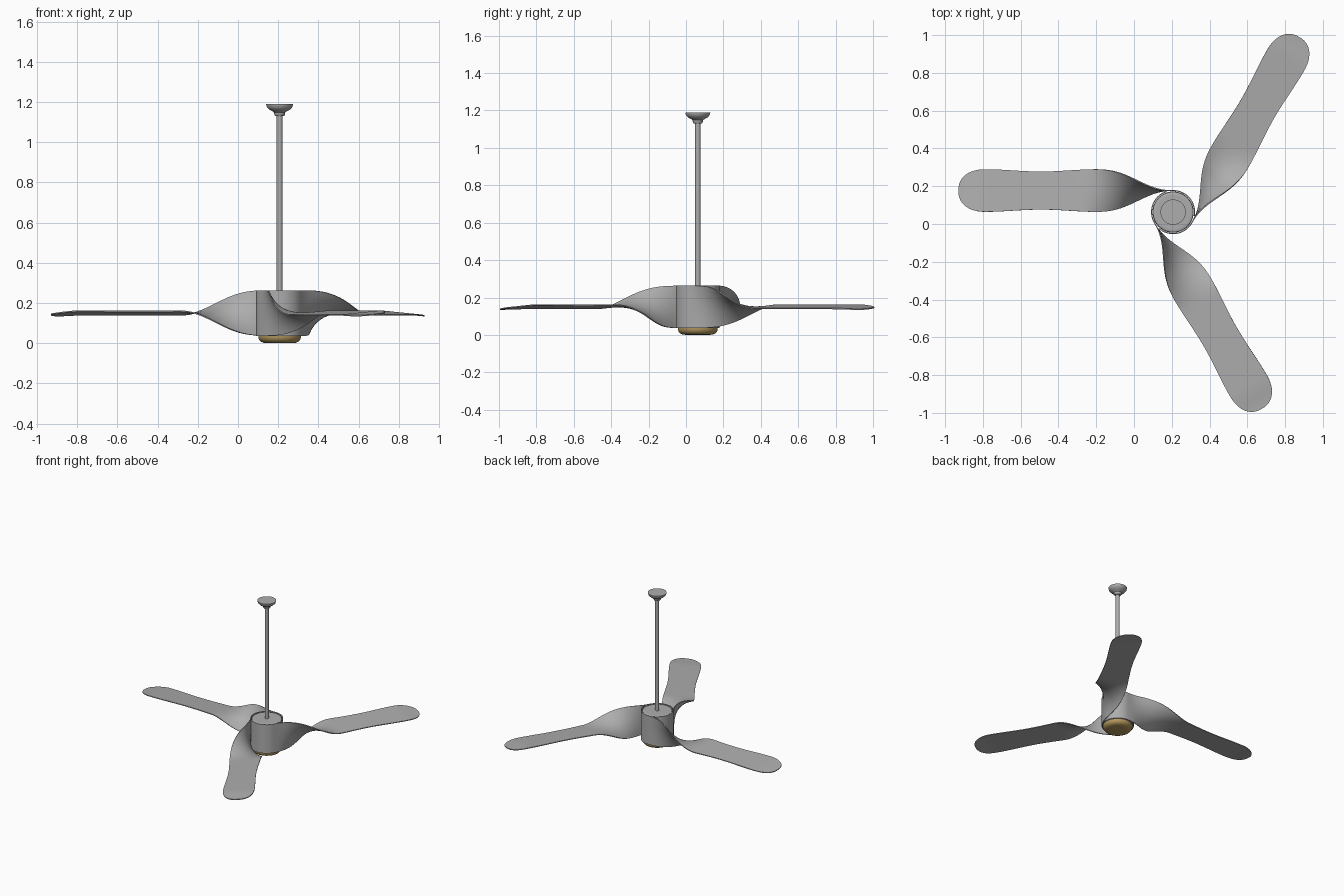
import bpy, bmesh
from math import pi, sin, cos, radians
from mathutils import Matrix, Vector

cube = bpy.data.objects.get("Cube")
if cube:
    bpy.data.objects.remove(cube)

CENTRE = Vector((0.207, 0.063, 0))
WRAP_R = 0.114      # radius on which each blade wraps the hub
MID_Z = 0.15
REACH = 1.137       # blade length beyond its tangent point


def material(name, colour):
    m = bpy.data.materials.new(name)
    m.use_nodes = True
    m.diffuse_color = colour
    m.node_tree.nodes["Principled BSDF"].inputs["Base Color"].default_value = colour
    return m


GREY = material("satin grey", (0.42, 0.42, 0.42, 1))
AMBER = material("amber lamp", (0.45, 0.31, 0.11, 1))


def finish(name, bm, mat, thickness=0):
    bmesh.ops.recalc_face_normals(bm, faces=bm.faces)
    mesh = bpy.data.meshes.new(name)
    bm.to_mesh(mesh)
    bm.free()
    mesh.materials.append(mat)
    ob = bpy.data.objects.new(name, mesh)
    bpy.context.collection.objects.link(ob)
    bpy.ops.object.select_all(action='DESELECT')
    ob.select_set(True)
    bpy.context.view_layer.objects.active = ob
    if thickness:
        mod = ob.modifiers.new("thickness", 'SOLIDIFY')
        mod.thickness = thickness
        mod.offset = 0
        bpy.ops.object.modifier_apply(modifier=mod.name)
    bpy.ops.object.shade_smooth_by_angle(angle=radians(35))
    return ob


def lathe(name, profile, mat, sides=48):
    """Spin (radius, z) points about the fan axis and cap both ends."""
    bm = bmesh.new()
    rings = [[bm.verts.new(CENTRE + Vector((r * cos(2 * pi * i / sides),
                                            r * sin(2 * pi * i / sides), z)))
              for i in range(sides)] for r, z in profile]
    for a, b in zip(rings, rings[1:]):
        for i in range(sides):
            j = (i + 1) % sides
            bm.faces.new((a[i], a[j], b[j], b[i]))
    bm.faces.new(rings[0])
    bm.faces.new(rings[-1])
    return finish(name, bm, mat)


def ease(t):
    t = max(0.0, min(1.0, t))
    return t * t * (3 - 2 * t)


def half_width(s):
    """Gently waisted plank with a rounded tip."""
    w = 0.113 - 0.012 * sin(pi * max(0, min(1, (s - 0.4) / 0.6))) ** 2
    tip = max(0, (s - 0.99) / (REACH - 0.99))
    return w * max(0.0, 1 - tip ** 2.3) ** (1 / 2.3)


def blade(name, turn, across=14):
    """Sheet wrapping the hub, leaving at a tangent and twisting flat."""
    wrap = radians(100)
    path = [(-wrap * (1 - i / 16), None) for i in range(16)]
    path += [(0, 0.99 * i / 50) for i in range(50)]
    path += [(0, 0.99 + (REACH - 0.0005 - 0.99) * sin(pi / 2 * i / 14)) for i in range(15)]
    spin = Matrix.Rotation(turn, 3, 'Z')
    bm = bmesh.new()
    rows = []
    for angle, s in path:
        a = pi / 2 + angle
        s = s or 0
        out = Vector((cos(a), sin(a), 0))
        base = out * WRAP_R + Vector((-s, 0, MID_Z))
        base.z -= 0.008 * ease((s - 1.0) / 0.137)
        twist = radians(95) * ease((s - 0.02) / 0.47)
        side = Vector((0, 0, cos(twist))) + out * sin(twist)
        w = half_width(s)
        rows.append([bm.verts.new(CENTRE + spin @ (base + side * w * (2 * k / across - 1)))
                     for k in range(across + 1)])
    for a, b in zip(rows, rows[1:]):
        for k in range(across):
            bm.faces.new((a[k], a[k + 1], b[k + 1], b[k]))
    return finish(name, bm, GREY, 0.006)


# Motor housing with softened rims
lathe("motor_housing", [(0.085, 0.036), (0.102, 0.038), (0.109, 0.045), (0.109, 0.252),
                        (0.106, 0.259), (0.098, 0.262), (0.09, 0.262)], GREY)

# Lamp dish below the housing
lathe("lamp", [(0.06, 0.0), (0.08, 0.002), (0.094, 0.008), (0.103, 0.018),
               (0.106, 0.028), (0.106, 0.038)], AMBER)

# Hanging rod and ceiling canopy
lathe("hanging_rod", [(0.0145, 0.255), (0.0145, 1.145)], GREY, 24)
lathe("ceiling_canopy", [(0.022, 1.13), (0.026, 1.135), (0.028, 1.148), (0.036, 1.154),
                         (0.052, 1.162), (0.063, 1.174), (0.067, 1.187), (0.067, 1.19)], GREY)

# Three blades
for i, label in enumerate(("right", "front", "back")):
    blade(label + "_blade", i * 2 * pi / 3)
